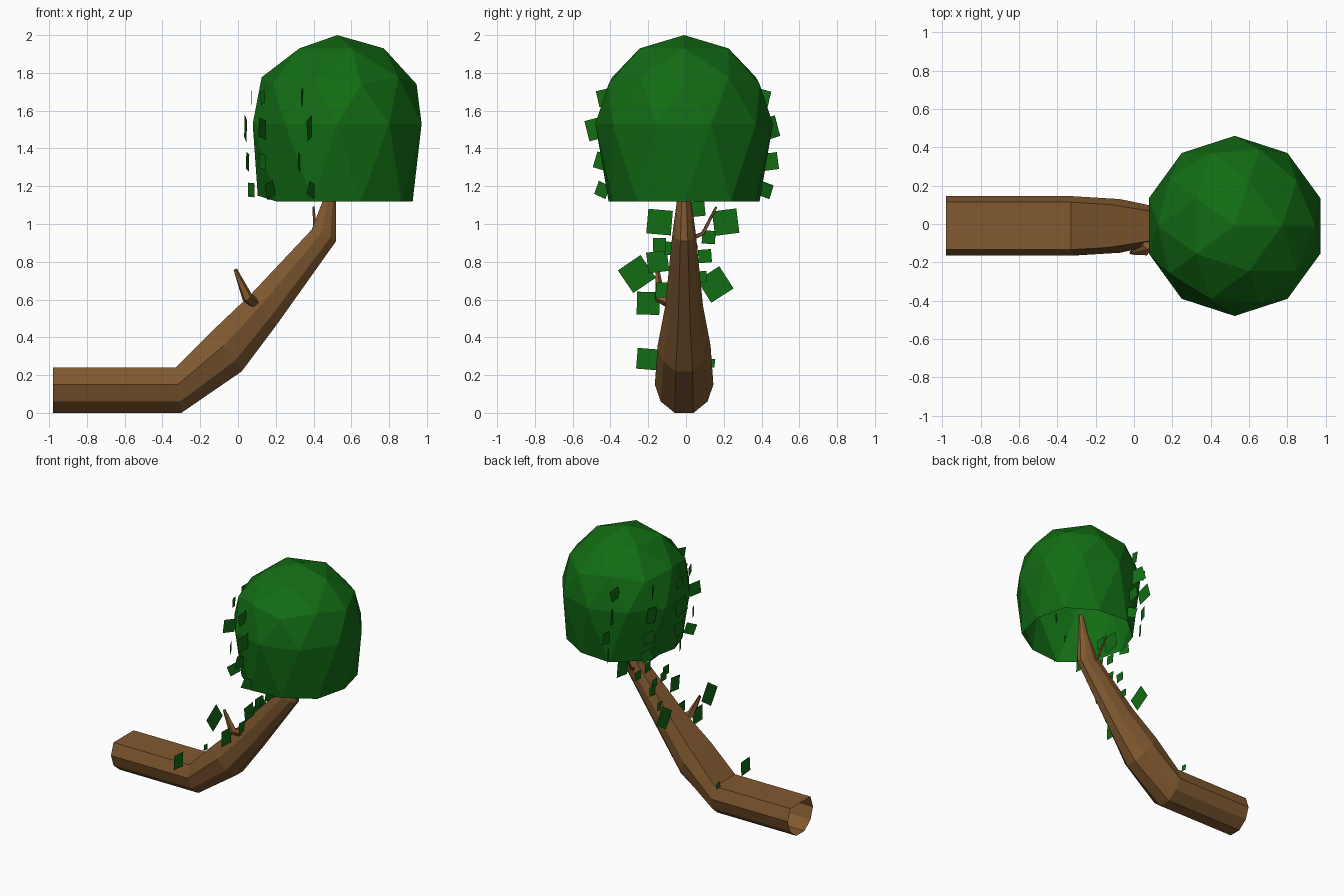
import bpy, bmesh, math, random
from mathutils import Vector, Matrix

if "Cube" in bpy.data.objects:
    bpy.data.objects.remove(bpy.data.objects["Cube"])

random.seed(4)


def material(name, rgb):
    m = bpy.data.materials.new(name)
    m.diffuse_color = (*rgb, 1)
    m.use_nodes = True
    m.node_tree.nodes["Principled BSDF"].inputs["Base Color"].default_value = m.diffuse_color
    return m


BARK = material("bark brown", (0.22, 0.10, 0.03))
GREEN = material("leaf green", (0.006, 0.15, 0.007))


def make(name, bm, mat):
    me = bpy.data.meshes.new(name)
    bm.to_mesh(me)
    bm.free()
    me.materials.append(mat)
    ob = bpy.data.objects.new(name, me)
    bpy.context.collection.objects.link(ob)
    return ob


def loft(bm, rings):
    rows = [[bm.verts.new(p) for p in r] for r in rings]
    n = len(rows[0])
    for a, b in zip(rows, rows[1:]):
        for i in range(n):
            j = (i + 1) % n
            bm.faces.new((a[i], a[j], b[j], b[i]))
    bmesh.ops.recalc_face_normals(bm, faces=bm.faces)


# Bent trunk: flat-topped section swept along lower and upper edge points, open ends
section = [(1, .625), (.8, 1), (-.8, 1), (-1, .625), (-.8, .25), (-.32, 0), (.32, 0), (.8, .25)]
stations = [  # lower x, z, upper x, z, half width
    (-.98, 0, -.98, .24, .155), (-.30, 0, -.33, .24, .155),
    (.02, .22, -.13, .44, .14), (.20, .46, .07, .63, .10),
    (.52, .91, .39, .97, .062), (.52, 1.14, .455, 1.14, .036),
    (.52, 1.30, .49, 1.30, .015)]
rings = []
for lx, lz, ux, uz, w in stations:
    lo, up = Vector((lx, -.01, lz)), Vector((ux, -.01, uz))
    rings.append([lo.lerp(up, t) + Vector((0, y * w, 0)) for y, t in section])
bm = bmesh.new()
loft(bm, rings)
make("trunk", bm, BARK)


# Small side twigs
def twig(name, pts, radii):
    bm = bmesh.new()
    pts = [Vector(p) for p in pts]
    rings = []
    for i, (p, r) in enumerate(zip(pts, radii)):
        d = pts[min(i + 1, len(pts) - 1)] - pts[max(i - 1, 0)]
        q = d.to_track_quat('Z', 'Y')
        rings.append([p + q @ Vector((r * math.cos(a * math.tau / 5), r * math.sin(a * math.tau / 5), 0))
                      for a in range(5)])
    loft(bm, rings)
    make(name, bm, BARK)


twig("lower_twig", [(.10, -.06, .57), (.05, -.14, .61), (-.015, -.15, .76)], [.032, .03, .01])
twig("upper_twig", [(.42, .02, .92), (.41, .09, .95), (.40, .16, 1.09)], [.012, .011, .006])

# Crown: low icosphere, flat open underside
bm = bmesh.new()
bmesh.ops.create_icosphere(bm, subdivisions=2, radius=1)
bmesh.ops.delete(bm, geom=[v for v in bm.verts if v.co.z < -.7], context='VERTS')
for v in bm.verts:
    x, y, z = v.co
    if z < -.5:
        height = 1.12
    elif z < -.2:
        height = 1.15 if x < -.8 else 1.12
    else:
        height = 1.53 + .47 * z
    v.co = (.525 + .47 * x, -.01 + .47 * y, height)
make("crown", bm, GREEN)


# Square leaves standing roughly across the trunk direction
def leaf(bm, x, y, z, size, roll, turn=0.0):
    rot = Matrix.Rotation(turn, 3, 'Z') @ Matrix.Rotation(roll, 3, 'X')
    h = size / 2
    bm.faces.new([bm.verts.new(Vector((x, y, z)) + rot @ Vector((0, a * h, b * h)))
                  for a, b in ((-1, -1), (1, -1), (1, 1), (-1, 1))])


bm = bmesh.new()
for x, y, z, s in [
        (-.37, -.205, .285, .11), (-.37, .13, .265, .045),
        (.04, -.20, .58, .12), (-.02, -.26, .735, .145), (.08, .155, .68, .14),
        (.12, -.12, .65, .08), (.20, -.15, .80, .11), (.17, .08, .72, .06),
        (.22, .10, .83, .07), (.25, -.08, .87, .07), (.27, -.14, .89, .07),
        (.33, .12, .93, .07), (.25, .03, .86, .06), (.33, .00, .95, .07),
        (.38, -.14, 1.01, .13), (.40, .21, 1.01, .13), (.37, .06, 1.08, .08)]:
    roll = random.uniform(-.15, .15) + (.7 if s > .135 else 0)
    leaf(bm, x, y, z, s, roll)
make("trunk_leaves", bm, GREEN)

# Leaf columns on the left half of the crown
bm = bmesh.new()
for deg in (112, 146, 180, 214, 248):
    for z, r, s in ((1.67, .455, .08), (1.505, .485, .11), (1.33, .475, .09), (1.18, .455, .08)):
        a = math.radians(deg + random.uniform(-5, 5))
        leaf(bm, .525 + r * math.cos(a), -.01 + r * math.sin(a), z, s * random.uniform(.85, 1.1),
             random.uniform(-.4, .4), random.uniform(-.6, .6))
make("crown_leaves", bm, GREEN)
